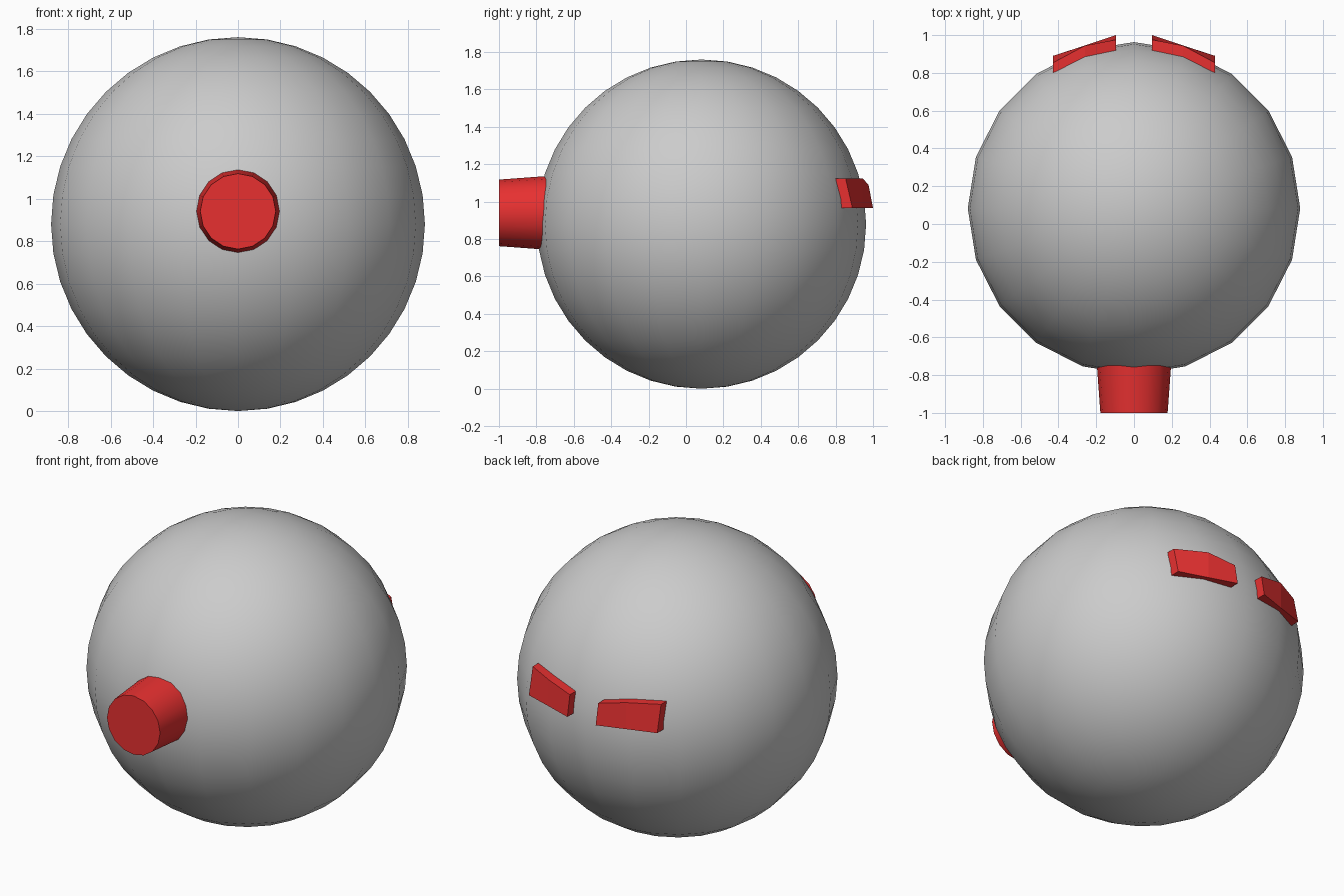
import bpy, bmesh, math
from mathutils import Matrix

if "Cube" in bpy.data.objects:
    bpy.data.objects.remove(bpy.data.objects["Cube"])

red = bpy.data.materials.new("red")
red.diffuse_color = (0.8, 0.03, 0.03, 1)
red.use_nodes = True
red.node_tree.nodes["Principled BSDF"].inputs["Base Color"].default_value = red.diffuse_color


def add_object(name, bm, material=None, smooth=False):
    bmesh.ops.recalc_face_normals(bm, faces=bm.faces[:])
    for f in bm.faces:
        f.smooth = smooth
    mesh = bpy.data.meshes.new(name)
    bm.to_mesh(mesh)
    bm.free()
    obj = bpy.data.objects.new(name, mesh)
    bpy.context.collection.objects.link(obj)
    if material:
        mesh.materials.append(material)
    return obj


# Round body
bm = bmesh.new()
bmesh.ops.create_uvsphere(bm, u_segments=20, v_segments=20, radius=0.88,
                          matrix=Matrix.Translation((0, 0.083, 0.88)))
add_object("body", bm, smooth=True)

# Tapered snout pointing forward, root sunk into the body
bm = bmesh.new()
bmesh.ops.create_cone(bm, cap_ends=True, segments=16, radius1=0.2, radius2=0.178, depth=0.3,
                      matrix=Matrix.Translation((0, -0.85, 0.94)) @ Matrix.Rotation(math.pi / 2, 4, 'X'))
snout = add_object("snout", bm, red)
bpy.context.view_layer.objects.active = snout
snout.select_set(True)
bpy.ops.object.shade_smooth_by_angle(angle=math.radians(30))

# Curved bars on the back: x, top z, then y of surface-side top/bottom and outer bottom/top
sections = [(0.43, 1.125, 0.80, 0.83, 0.89, 0.853),
            (0.26, 1.125, 0.875, 0.90, 0.945, 0.944),
            (0.095, 1.09, 0.92, 0.935, 1.0, 0.976)]
for side, name in ((-1, "back_bar_left"), (1, "back_bar_right")):
    bm = bmesh.new()
    rings = []
    for x, top, in_top, in_low, out_low, out_top in sections:
        pts = [(in_top, top), (in_low, 0.965), (out_low, 0.965), (out_top, top)]
        rings.append([bm.verts.new((side * x, y, z)) for y, z in pts])
    for a, b in zip(rings, rings[1:]):
        for i in range(4):
            j = (i + 1) % 4
            bm.faces.new((a[i], a[j], b[j], b[i]))
    bm.faces.new(rings[0])
    bm.faces.new(rings[-1])
    add_object(name, bm, red)
